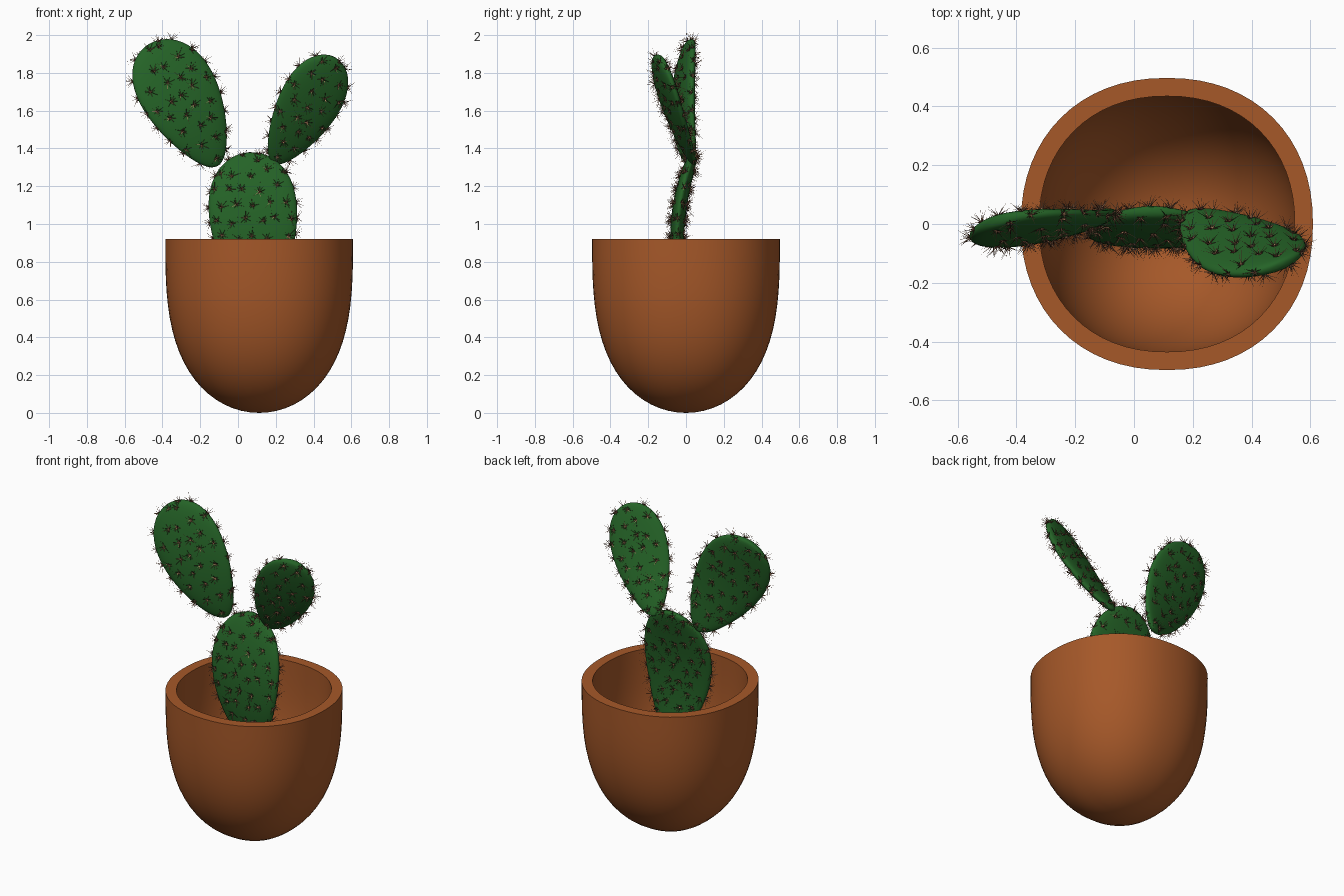
import bpy, bmesh, math, random
from mathutils import Vector

random.seed(4)
cube = bpy.data.objects.get("Cube")
if cube:
    bpy.data.objects.remove(cube, do_unlink=True)


def material(name, colour):
    m = bpy.data.materials.new(name)
    m.use_nodes = True
    m.diffuse_color = (*colour, 1)
    bsdf = m.node_tree.nodes["Principled BSDF"]
    bsdf.inputs["Base Color"].default_value = (*colour, 1)
    bsdf.inputs["Roughness"].default_value = 0.7
    return m


TERRACOTTA = material("terracotta", (0.38, 0.098, 0.022))
GREEN = material("cactus green", (0.018, 0.125, 0.02))
TAN = material("spine tan", (0.5, 0.26, 0.14))
DARK = material("spine dark brown", (0.06, 0.02, 0.012))


def finish(name, bm, mats, smooth=True):
    if smooth:
        bmesh.ops.recalc_face_normals(bm, faces=bm.faces)
    me = bpy.data.meshes.new(name)
    bm.to_mesh(me)
    bm.free()
    for m in mats:
        me.materials.append(m)
    ob = bpy.data.objects.new(name, me)
    bpy.context.collection.objects.link(ob)
    if smooth:
        bpy.ops.object.select_all(action="DESELECT")
        ob.select_set(True)
        bpy.context.view_layer.objects.active = ob
        bpy.ops.object.shade_smooth_by_angle(angle=math.radians(50))
    return ob


def skin(bm, start, rings, end):
    """Skin a stack of rings, closed by one point at each end."""
    loops = [[bm.verts.new(p) for p in ring] for ring in rings]
    first, last = bm.verts.new(start), bm.verts.new(end)
    n = len(loops[0])
    for i in range(n):
        j = (i + 1) % n
        bm.faces.new((first, loops[0][j], loops[0][i]))
        bm.faces.new((last, loops[-1][i], loops[-1][j]))
        for lo, hi in zip(loops, loops[1:]):
            bm.faces.new((lo[i], lo[j], hi[j], hi[i]))


def power(v, e):
    return math.copysign(abs(v) ** e, v)


# Pot: hollow rounded bowl with a slightly squared outline
POT_X, POT_TOP, STEPS, SIDES = 0.112, 0.92, 20, 64


def bowl(radius, floor):
    out = []
    for k in range(1, STEPS + 1):
        s = math.cos(k / STEPS * math.pi / 2)
        out.append((radius * math.sqrt(1 - s ** 3), floor + (POT_TOP - floor) * (1 - s)))
    return out


def pot_ring(r, z):
    ring = []
    for k in range(SIDES):
        a = math.tau * k / SIDES
        ring.append((POT_X + r * power(math.cos(a), 0.92), r * power(math.sin(a), 0.92), z))
    return ring


bm = bmesh.new()
profile = bowl(0.497, 0) + bowl(0.435, 0.065)[::-1]
skin(bm, (POT_X, 0, 0), [pot_ring(r, z) for r, z in profile], (POT_X, 0, 0.065))
finish("pot", bm, [TERRACOTTA])


class Pad:
    """Flat egg-shaped cactus pad, bowed along its length."""

    def __init__(self, base, tip, side, width, bow, thick=0.038):
        self.base = Vector(base)
        axis = Vector(tip) - self.base
        self.length = axis.length
        self.u = axis.normalized()
        side = Vector(side)
        self.v = (side - self.u * side.dot(self.u)).normalized()
        self.n = self.v.cross(self.u)
        if self.n.y > 0:
            self.n.negate()
        self.width, self.bow, self.thick = width, bow, thick

    def half_width(self, t):
        return self.width * 2 * math.sqrt(max(t * (1 - t), 0)) * (0.68 + 0.58 * t)

    def point(self, t, a):
        w = self.half_width(t)
        h = self.thick * min(1, w / self.width) ** 0.5
        out = h * power(math.sin(a), 0.85) + self.bow * 4 * t * (1 - t)
        return self.base + self.u * (t * self.length) + self.v * (w * math.cos(a)) + self.n * out

    def normal(self, t, a):
        e = 0.01
        d = (self.point(t + e, a) - self.point(t - e, a)).cross(
            self.point(t, a + e) - self.point(t, a - e)).normalized()
        centre = (self.point(t, 0) + self.point(t, math.pi)) / 2
        return d if d.dot(self.point(t, a) - centre) > 0 else -d

    def build(self, name):
        bm = bmesh.new()
        rows, sides = 28, 36
        rings = []
        for k in range(1, rows):
            t = (1 - math.cos(math.pi * k / rows)) / 2
            rings.append([self.point(t, math.tau * i / sides) for i in range(sides)])
        skin(bm, self.point(0, 0), rings, self.point(1, 0))
        finish(name, bm, [GREEN])

    def areoles(self, gap=0.083):
        """Staggered spots on both faces, plus a row round the rim."""
        rows = int(self.length / gap)
        for r in range(rows):
            t = (r + 0.6) / rows
            w = self.half_width(t)
            for face in (1, -1):
                shift = 0.5 * ((r + (face < 0)) % 2)
                for k in range(-6, 7):
                    s = ((k + shift) * gap + random.uniform(-0.016, 0.016)) / w
                    if abs(s) < 0.93:
                        tj = min(max(t + random.uniform(-0.022, 0.022), 0.02), 0.98)
                        yield tj, face * math.acos(s)
            yield t, random.uniform(-0.2, 0.2)
            yield t, math.pi + random.uniform(-0.2, 0.2)
        yield 0.985, 0.8


def spine(bm, root, direction, length, radius, mat):
    a = direction.orthogonal().normalized() * radius
    b = direction.cross(a).normalized() * radius
    ring = []
    for k in range(3):
        ang = math.tau * k / 3
        ring.append(bm.verts.new(root + a * math.cos(ang) + b * math.sin(ang)))
    tip = bm.verts.new(root + direction * length)
    for k in range(3):
        bm.faces.new((ring[k], ring[(k + 1) % 3], tip)).material_index = mat


def build_spines(name, pad):
    bm = bmesh.new()
    for t, a in pad.areoles():
        n = pad.normal(t, a)
        p = pad.point(t, a) - n * 0.002
        x = n.orthogonal().normalized()
        y = n.cross(x)
        turn = random.uniform(0, math.tau)
        for k in range(9):
            ang = turn + math.tau * k / 9 + random.uniform(-0.25, 0.25)
            flat = x * math.cos(ang) + y * math.sin(ang)
            d = (flat + n * random.uniform(0.25, 1.5)).normalized()
            dark = k % 3 == 0
            spine(bm, p, d, random.uniform(0.035, 0.06), 0.002, int(dark))
        # Short dark tuft at the root
        for k in range(5):
            ang = turn + math.tau * k / 5
            d = (x * math.cos(ang) + y * math.sin(ang) + n * 0.45).normalized()
            spine(bm, p, d, 0.018, 0.003, 1)
    finish(name, bm, [TAN, DARK], smooth=False)


# Three pads: one planted in the pot, two growing from its top
pads = {
    "lower_pad": Pad((0.11, 0, 0.55), (0.06, 0.045, 1.38), (1, 0, 0), 0.232, 0.068),
    "right_upper_pad": Pad((-0.108, 0.035, 1.307), (-0.468, 0.012, 1.955),
                           (0.875, 0.247, 0.485), 0.212, 0.04),
    "left_upper_pad": Pad((0.19, 0.04, 1.32), (0.505, -0.14, 1.885),
                          (0.87, 0.416, -0.49), 0.172, 0.02, 0.034),
}
for name, pad in pads.items():
    pad.build(name)
    build_spines(name + "_spines", pad)
